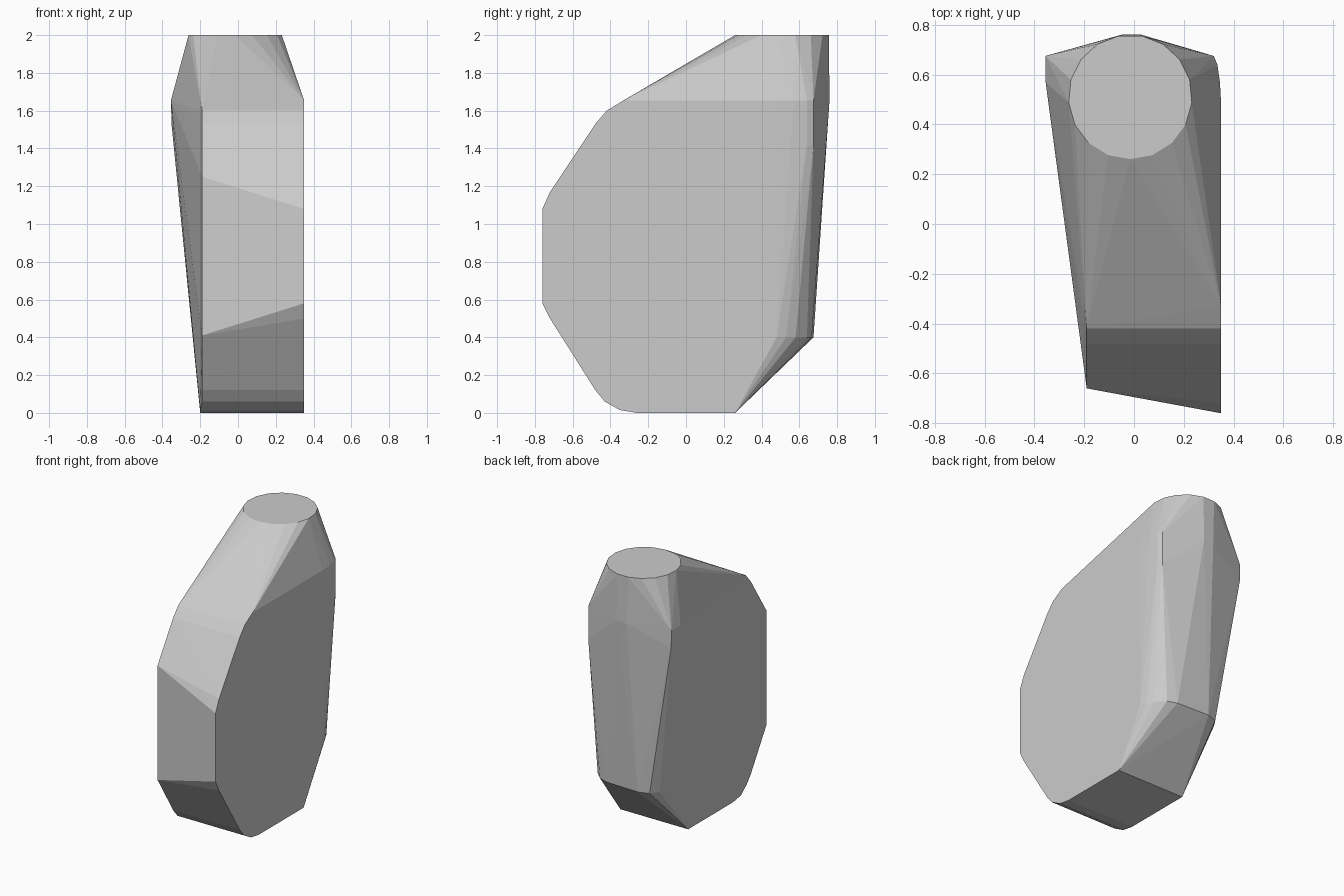
import bpy, bmesh, math

pts = []

# right flank outline (y, z) on the flat x = 0.35 plane
flank = [(0.26, 0), (-0.26, 0), (-0.35, 0.015), (-0.43, 0.06), (-0.48, 0.12),
         (-0.72, 0.50), (-0.76, 0.58), (-0.76, 1.08), (-0.72, 1.17),
         (-0.48, 1.53), (-0.42, 1.60), (-0.33, 1.655), (0.48, 1.655), (0.48, 0.40)]
pts += [(0.35, y, z) for y, z in flank]

# left flank front outline, narrower than the right one
left = [(0.26, 0), (-0.26, 0), (-0.35, 0.015), (-0.43, 0.06), (-0.48, 0.12),
        (-0.66, 0.41), (-0.66, 1.25), (-0.48, 1.53), (-0.42, 1.60)]
pts += [(-0.20 if z < 0.02 else -0.19, y, z) for y, z in left]

# round flat top
N = 17
for i in range(N):
    a = -math.pi / 2 + 2 * math.pi * i / N
    pts.append((-0.015 + 0.248 * math.cos(a), 0.51 + 0.25 * math.sin(a), 2.0))

# back shoulder and its rounded right corner
pts += [(-0.355, 0.675, 1.655), (-0.355, 0.57, 1.655), (-0.352, 0.675, 1.53),
        (-0.05, 0.76, 1.66), (0.03, 0.76, 1.66)]
for x, y in [(0.345, 0.57), (0.335, 0.64), (0.32, 0.675)]:
    pts += [(x, y, 1.655), (x, y, 1.42)]

# rounded lower back rim
pts += [(x, y, 0.40) for x, y in
        [(0.335, 0.53), (0.31, 0.58), (0.25, 0.64), (0.18, 0.665),
         (-0.08, 0.675), (-0.16, 0.65), (-0.20, 0.59)]]

# faceted solid wrapped around the outlines
bm = bmesh.new()
for p in pts:
    bm.verts.new(p)
res = bmesh.ops.convex_hull(bm, input=bm.verts[:])
bmesh.ops.delete(bm, geom=[v for v in bm.verts if not v.link_faces], context='VERTS')
bmesh.ops.dissolve_limit(bm, angle_limit=math.radians(0.5),
                         verts=bm.verts[:], edges=bm.edges[:])
bmesh.ops.recalc_face_normals(bm, faces=bm.faces[:])
mesh = bpy.data.meshes.new("faceted_body")
bm.to_mesh(mesh)
bm.free()
bpy.context.collection.objects.link(bpy.data.objects.new("faceted_body", mesh))
